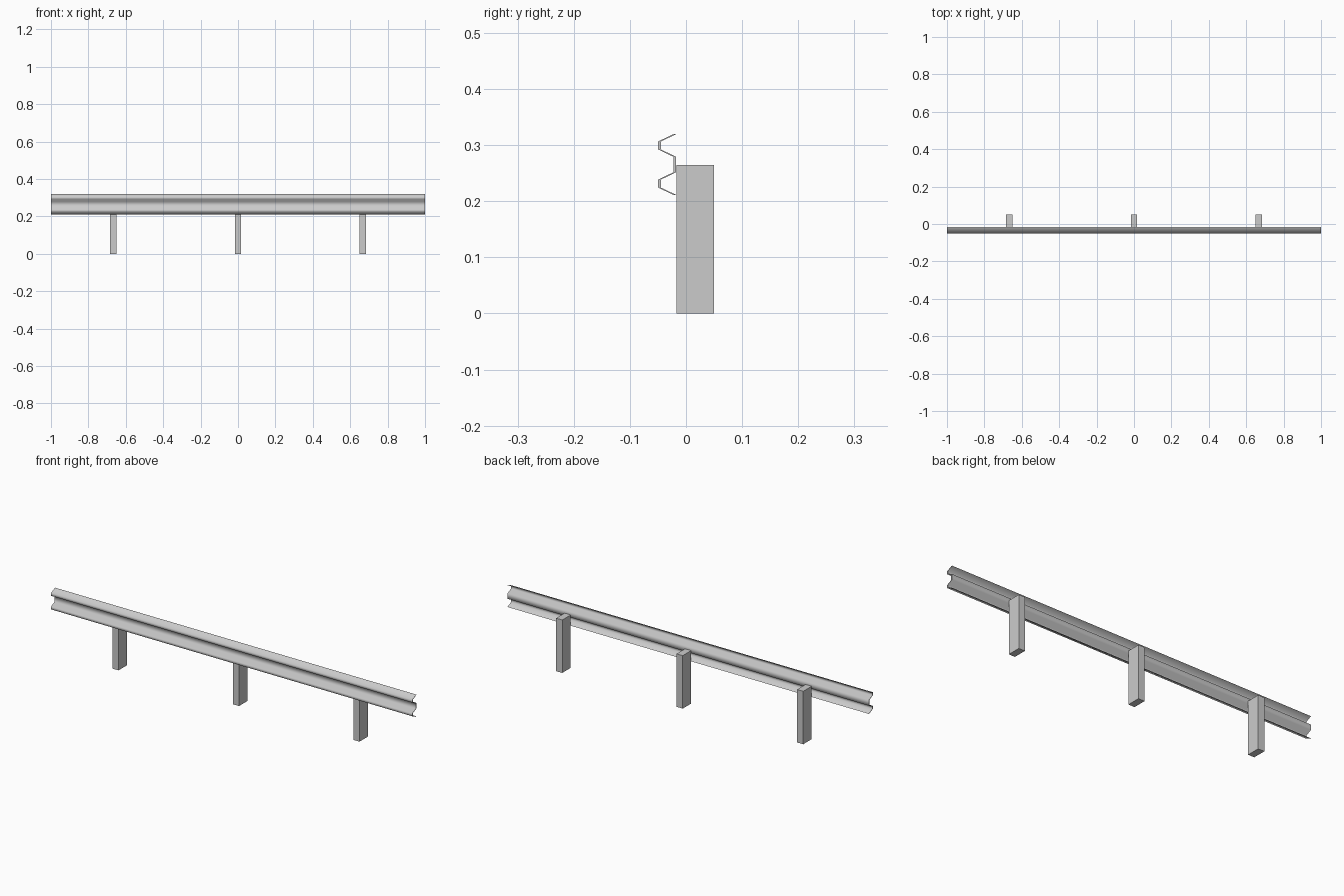
import bpy, bmesh

if "Cube" in bpy.data.objects:
    bpy.data.objects.remove(bpy.data.objects["Cube"])

# Corrugated rail: upper half of the front profile (y, z), mirrored about its mid height
MID_Z, THICK = 0.2655, 0.005
upper = [(-0.0215, 0.0545), (-0.05, 0.041), (-0.05, 0.027), (-0.0225, 0.0138)]
front = [(y, MID_Z + z) for y, z in upper] + [(y, MID_Z - z) for y, z in reversed(upper)]
back = [(y + THICK, z) for y, z in front]


def make_object(name, bm):
    mesh = bpy.data.meshes.new(name)
    bm.to_mesh(mesh)
    bm.free()
    obj = bpy.data.objects.new(name, mesh)
    bpy.context.collection.objects.link(obj)
    return obj


bm = bmesh.new()
rings = {}
for x in (-1, 1):
    for side, pts in (("f", front), ("b", back)):
        rings[side, x] = [bm.verts.new((x, y, z)) for y, z in pts]

for i in range(len(front) - 1):
    # smooth front and back sheets
    for side in "fb":
        l, r = rings[side, -1], rings[side, 1]
        bm.faces.new((l[i], l[i + 1], r[i + 1], r[i])).smooth = True
    # flat end strips
    for x in (-1, 1):
        f, b = rings["f", x], rings["b", x]
        bm.faces.new((f[i], f[i + 1], b[i + 1], b[i]))
# top and bottom lips
for i in (0, -1):
    bm.faces.new((rings["f", -1][i], rings["f", 1][i], rings["b", 1][i], rings["b", -1][i]))
bmesh.ops.recalc_face_normals(bm, faces=bm.faces)
# keep the rim edges sharp
for e in bm.edges:
    e.smooth = all(f.smooth for f in e.link_faces)
make_object("guard_rail", bm)

# Three posts behind the rail
for name, x in (("left_post", -0.667), ("middle_post", 0), ("right_post", 0.667)):
    bm = bmesh.new()
    bmesh.ops.create_cube(bm, size=1)
    bmesh.ops.scale(bm, vec=(0.034, 0.0665, 0.265), verts=bm.verts)
    bmesh.ops.translate(bm, vec=(0, 0.01675, 0.1325), verts=bm.verts)
    make_object(name, bm).location.x = x
